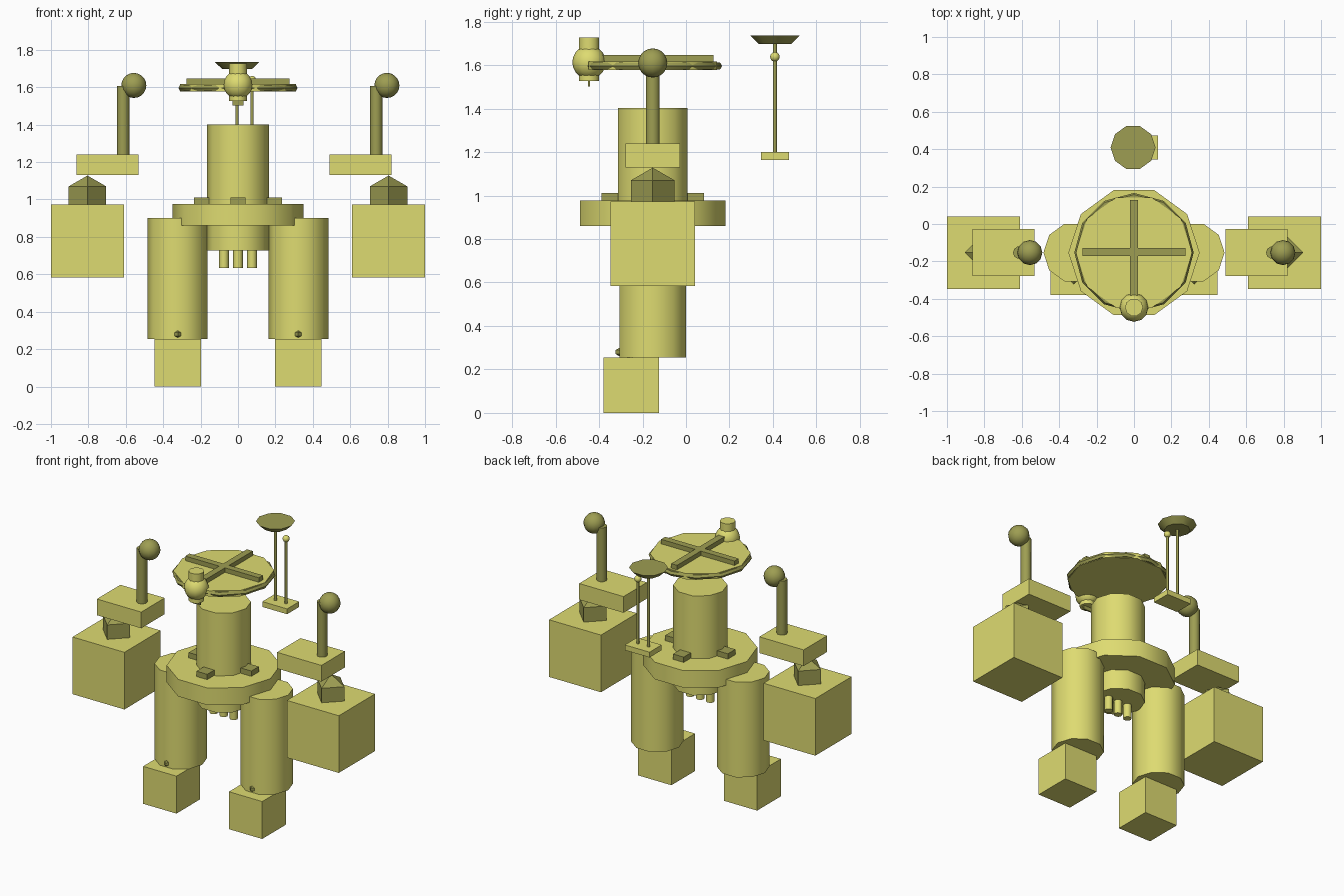
import bpy, math

if "Cube" in bpy.data.objects:
    bpy.data.objects.remove(bpy.data.objects["Cube"])

def material(name, color):
    m = bpy.data.materials.new(name)
    m.diffuse_color = color
    m.use_nodes = True
    m.node_tree.nodes["Principled BSDF"].inputs["Base Color"].default_value = m.diffuse_color
    return m

LIGHT = material("yellow_shell", (0.73, 0.71, 0.165, 1))
DARK = material("olive_fitting", (0.34, 0.34, 0.085, 1))
CY = -0.153  # depth of the body axis

def finish(name, mat, smooth=False):
    ob = bpy.context.object
    ob.name = name
    ob.data.materials.append(mat)
    if smooth:
        bpy.ops.object.shade_smooth_by_angle(angle=math.radians(40))
    return ob

def box(name, loc, size, mat=LIGHT):
    bpy.ops.mesh.primitive_cube_add(size=1, location=loc)
    bpy.context.object.scale = size
    bpy.ops.object.transform_apply(location=False, rotation=False, scale=True)
    return finish(name, mat)

def tube(name, x, y, z0, z1, r, mat=LIGHT, r_top=None, sides=10):
    # ten-sided column with corners on the x axis
    bpy.ops.mesh.primitive_cone_add(vertices=sides, radius1=r,
        radius2=r if r_top is None else r_top, depth=z1 - z0,
        location=(x, y, (z0 + z1) / 2), rotation=(0, 0, math.pi / 2))
    return finish(name, mat, True)

def ball(name, loc, r, mat=LIGHT, seg=12, rings=10):
    bpy.ops.mesh.primitive_uv_sphere_add(segments=seg, ring_count=rings,
                                         radius=r, location=loc)
    return finish(name, mat, seg > 4)

# Legs and blocks at both sides
for side, s in (("left", -1), ("right", 1)):
    box(f"{side}_foot", (s * 0.322, -0.252, 0.127), (0.25, 0.254, 0.254))
    tube(f"{side}_leg", s * 0.323, CY, 0.254, 0.90, 0.161)
    ball(f"{side}_leg_stud", (s * 0.322, -0.307, 0.28), 0.019, DARK, 4, 2)
    box(f"{side}_block", (s * 0.805, CY, 0.778), (0.39, 0.388, 0.388))
    ball(f"{side}_joint", (s * 0.805, CY, 1.012), 0.116, DARK, 4, 2)

# Arms: the same shape shifted across, not mirrored
for side, dx in (("left", -0.698), ("right", 0.655)):
    box(f"{side}_arm_plate", (dx, CY, 1.185), (0.333, 0.252, 0.11))
    tube(f"{side}_arm_post", dx + 0.084, CY, 1.235, 1.606, 0.033, DARK)
    ball(f"{side}_hand", (dx + 0.141, CY, 1.61), 0.067, DARK)

# Body column, collar and jets
tube("torso", 0, CY, 0.727, 1.402, 0.167)
tube("collar", 0, CY, 0.86, 0.976, 0.351)
for i in (-1, 0, 1):
    tube("jet", i * 0.075, CY, 0.633, 0.75, 0.026)

# Four clamps around the collar
for i in range(4):
    a = i * math.pi / 2
    box("clamp", (0.195 * math.cos(a), CY + 0.195 * math.sin(a), 0.992),
        (0.08, 0.08, 0.04), DARK)

# Floating disc with rim and crossed bars
tube("disc", 0, CY, 1.578, 1.617, 0.31)
bpy.ops.mesh.primitive_torus_add(major_segments=12, minor_segments=6,
    major_radius=0.301, minor_radius=0.018, location=(0, CY, 1.596))
finish("disc_rim", DARK, True)
box("cross_bar", (0, CY + 0.004, 1.63), (0.552, 0.044, 0.035), DARK)
box("long_bar", (0, CY + 0.004, 1.63), (0.044, 0.552, 0.035), DARK)

# Front eye
ball("eye", (0, -0.446, 1.613), 0.077)
tube("eye_barrel", 0, -0.446, 1.527, 1.726, 0.048)
box("eye_fin", (0, -0.446, 1.518), (0.06, 0.01, 0.032), DARK)

# Rear mast with dish
AY = 0.409
box("mast_base", (0.035, AY, 1.182), (0.186, 0.13, 0.036))
tube("dish_mast", -0.005, AY, 1.198, 1.736, 0.009, DARK)
tube("short_mast", 0.075, AY, 1.198, 1.64, 0.009, DARK)
ball("mast_tip", (0.075, AY, 1.638), 0.022)
tube("dish", -0.005, AY, 1.698, 1.736, 0.08, DARK, r_top=0.12)
